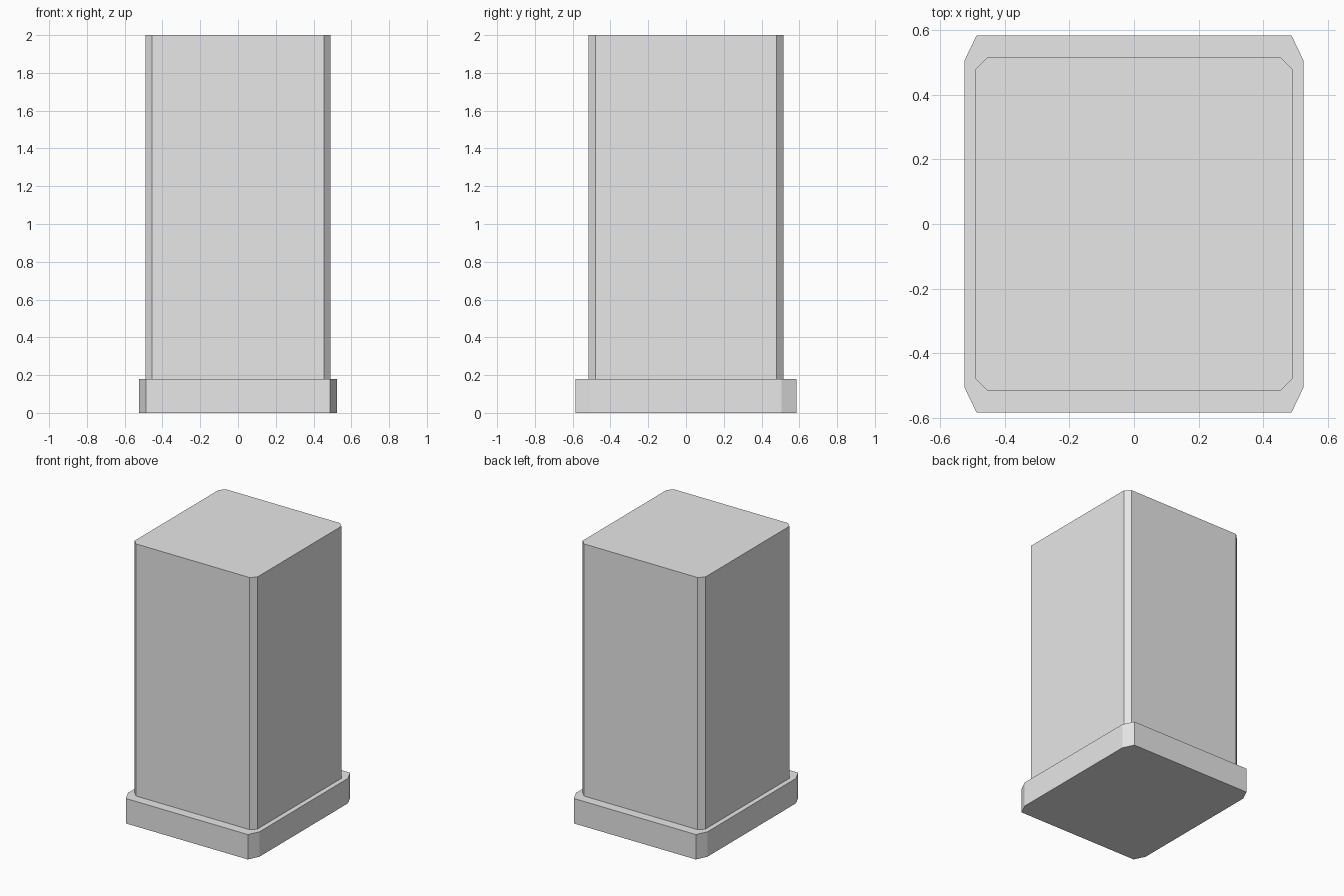
import bpy
import bmesh

cube = bpy.data.objects.get("Cube")
if cube:
    bpy.data.objects.remove(cube, do_unlink=True)

# Single grey finish
grey = bpy.data.materials.new("light_grey")
grey.use_nodes = True
colour = (0.8, 0.8, 0.8, 1)
grey.diffuse_color = colour
grey.node_tree.nodes["Principled BSDF"].inputs["Base Color"].default_value = colour


def chamfered_block(name, half_x, half_y, cut_x, cut_y, z0, z1):
    """Extrude a rectangle with cut corners from z0 to z1."""
    inner_x, inner_y = half_x - cut_x, half_y - cut_y
    outline = []
    for sx, sy in ((1, 1), (-1, 1), (-1, -1), (1, -1)):
        corner = [(sx * half_x, sy * inner_y), (sx * inner_x, sy * half_y)]
        outline += corner if sx * sy > 0 else corner[::-1]
    bm = bmesh.new()
    face = bm.faces.new([bm.verts.new((x, y, z0)) for x, y in outline])
    top = bmesh.ops.extrude_face_region(bm, geom=[face], use_keep_orig=True)["geom"]
    verts = [v for v in top if isinstance(v, bmesh.types.BMVert)]
    bmesh.ops.translate(bm, verts=verts, vec=(0, 0, z1 - z0))
    bmesh.ops.recalc_face_normals(bm, faces=bm.faces)
    mesh = bpy.data.meshes.new(name)
    bm.to_mesh(mesh)
    bm.free()
    mesh.materials.append(grey)
    obj = bpy.data.objects.new(name, mesh)
    bpy.context.collection.objects.link(obj)
    return obj


# Wide plinth with the column standing on it
chamfered_block("plinth", 0.525, 0.584, 0.038, 0.079, 0, 0.18)
chamfered_block("column", 0.49, 0.515, 0.036, 0.036, 0.18, 2)
